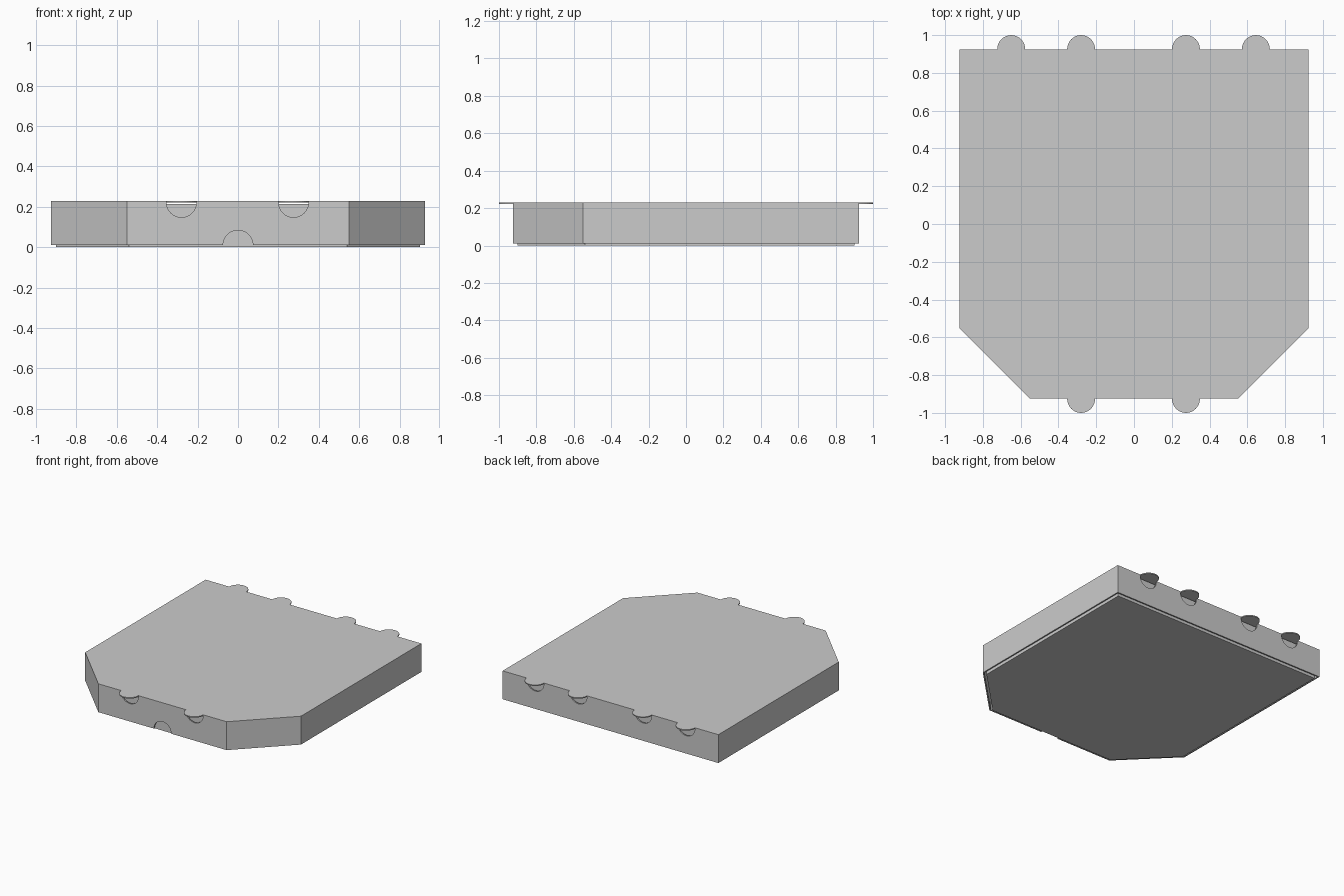
import bpy, bmesh, math

if "Cube" in bpy.data.objects:
    bpy.data.objects.remove(bpy.data.objects["Cube"])

R = 0.074           # tab and notch radius
TOP, UNDER, LOW = 0.23, 0.222, 0.01
BACK_TABS = (-0.65, -0.28, 0.275, 0.645)
FRONT_TABS = (-0.28, 0.275)


def outline(d=0.0, tabs=False):
    """Plan of the box with two cut front corners, inset by d."""
    w, k = 0.925 - d, 0.55 - 0.414 * d
    pts = [(-k, -w)]
    if tabs:
        for x in FRONT_TABS:
            pts += half_disc(x, -w, math.pi)
    pts += [(k, -w), (w, -k), (w, w)]
    if tabs:
        for x in reversed(BACK_TABS):
            pts += half_disc(x, w, 0)
    return pts + [(-w, w), (-w, -k)]


def half_disc(x, y, start, n=16):
    return [(x + R * math.cos(start + math.pi * i / n),
             y + 0.075 * math.sin(start + math.pi * i / n)) for i in range(n + 1)]


def finish(bm, name):
    bmesh.ops.recalc_face_normals(bm, faces=bm.faces)
    me = bpy.data.meshes.new(name)
    bm.to_mesh(me)
    bm.free()
    ob = bpy.data.objects.new(name, me)
    bpy.context.collection.objects.link(ob)
    return ob


def prism(name, pts, z0, z1):
    bm = bmesh.new()
    face = bm.faces.new([bm.verts.new((x, y, z0)) for x, y in pts])
    ext = bmesh.ops.extrude_face_region(bm, geom=[face])
    verts = [v for v in ext["geom"] if isinstance(v, bmesh.types.BMVert)]
    bmesh.ops.translate(bm, verts=verts, vec=(0, 0, z1 - z0))
    return finish(bm, name)


def band(name, outer, inner, z0, z1):
    bm = bmesh.new()
    loops = [[bm.verts.new((x, y, z)) for x, y in p]
             for p, z in ((outer, z0), (outer, z1), (inner, z1), (inner, z0))]
    n = len(outer)
    for a in range(4):
        p, q = loops[a], loops[(a + 1) % 4]
        for i in range(n):
            j = (i + 1) % n
            bm.faces.new((p[i], p[j], q[j], q[i]))
    return finish(bm, name)


# Inner tray, just showing under the lid and through the notches
prism("inner_tray", outline(0.025), 0.0, 0.215)

# Lid top with half-round tabs
prism("lid_top", outline(0, True), UNDER, TOP)

# Thin lid wall with half-round notches
wall = band("lid_wall", outline(), outline(0.01), LOW, UNDER)
notches = [(x, -0.92, UNDER) for x in FRONT_TABS]
notches += [(x, 0.92, UNDER) for x in BACK_TABS]
notches.append((0, -0.92, LOW))
for loc in notches:
    bpy.ops.mesh.primitive_cylinder_add(vertices=32, radius=R, depth=0.06,
                                        location=loc, rotation=(math.pi / 2, 0, 0))
    cutter = bpy.context.object
    cutter.name = "notch_cutter"
    cutter.hide_render = True
    cutter.display_type = 'WIRE'
    mod = wall.modifiers.new("notch", 'BOOLEAN')
    mod.operation = 'DIFFERENCE'
    mod.solver = 'EXACT'
    mod.object = cutter
